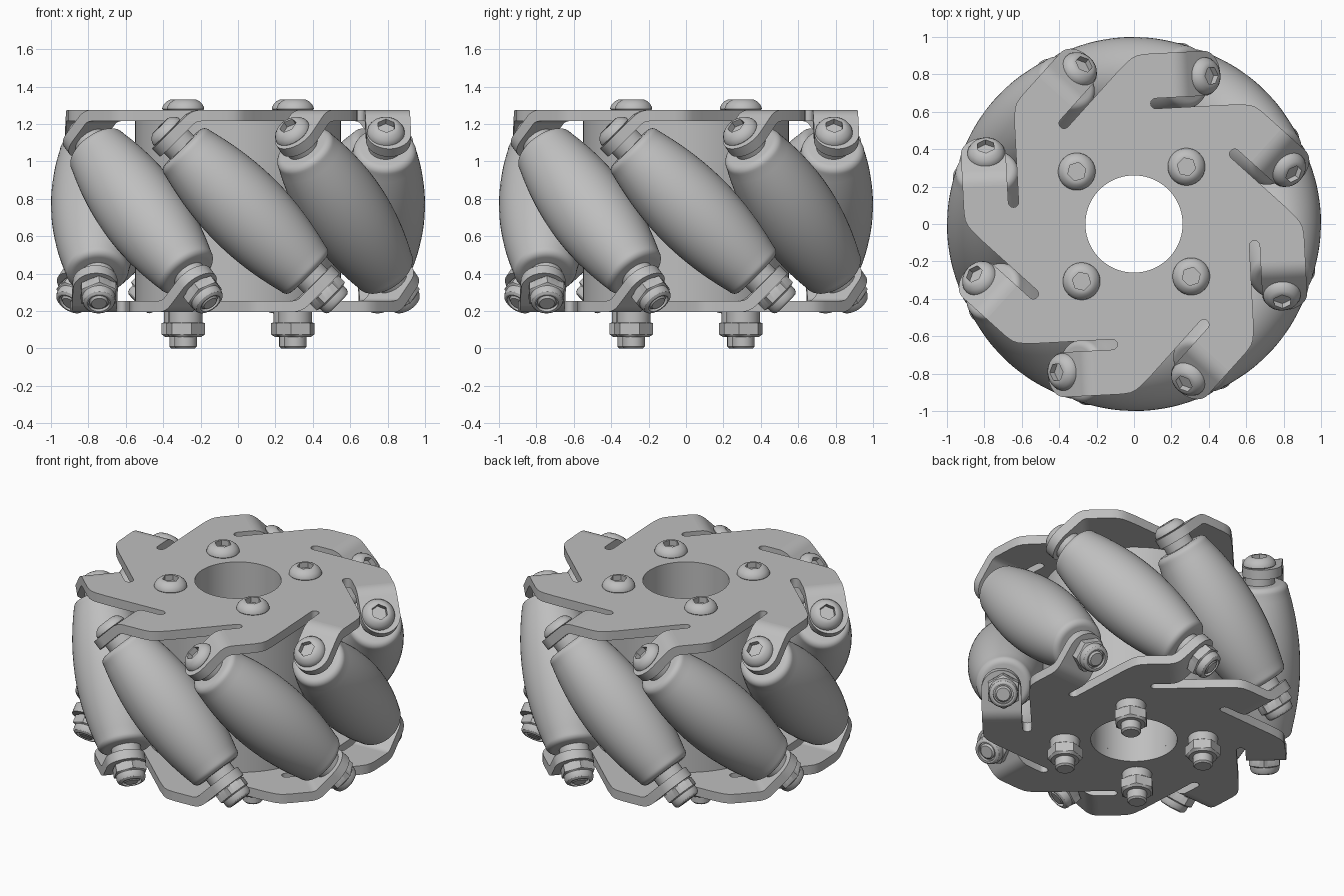
import bpy, bmesh
from math import sin, cos, pi, radians, sqrt
from mathutils import Matrix, Vector

cube = bpy.data.objects.get("Cube")
if cube:
    bpy.data.objects.remove(cube, do_unlink=True)

grey = bpy.data.materials.new("light_grey_metal")
grey.use_nodes = True
grey.diffuse_color = (0.52, 0.52, 0.52, 1)
grey.node_tree.nodes["Principled BSDF"].inputs["Base Color"].default_value = grey.diffuse_color

MID = 0.735           # height of the wheel centre
HALF = 0.54           # centre to outer face of a side plate
THICK = 0.06          # plate thickness
AXIS_R = 0.77         # roller axis distance from the wheel axis
SEG = 36
parts = []


def rot(deg, axis):
    return Matrix.Rotation(radians(deg), 4, axis)


def move(x, y, z):
    return Matrix.Translation((x, y, z))


def finish(bm, name):
    bmesh.ops.recalc_face_normals(bm, faces=bm.faces[:])
    mesh = bpy.data.meshes.new(name)
    bm.to_mesh(mesh)
    bm.free()
    mesh.materials.append(grey)
    return mesh


def place(mesh, matrix):
    ob = bpy.data.objects.new(mesh.name, mesh)
    bpy.context.collection.objects.link(ob)
    ob.matrix_world = matrix
    parts.append(ob)


def loft(name, rings, ring_closed=False):
    """Skin a row of equal point loops, capping the ends unless closed."""
    bm = bmesh.new()
    loops = [[bm.verts.new(p) for p in ring] for ring in rings]
    pairs = list(zip(loops, loops[1:]))
    if ring_closed:
        pairs.append((loops[-1], loops[0]))
    else:
        bm.faces.new(loops[0])
        bm.faces.new(loops[-1])
    n = len(loops[0])
    for a, b in pairs:
        for i in range(n):
            j = (i + 1) % n
            bm.faces.new((a[i], a[j], b[j], b[i]))
    return finish(bm, name)


def lathe(name, profile, closed=False, seg=SEG):
    """Turn (radius, height) points; a third value makes that ring hexagonal."""
    rings = []
    for r, z, *hexed in profile:
        ring = []
        for i in range(seg):
            a = 2 * pi * i / seg
            k = cos(pi / 6) / cos(a % (pi / 3) - pi / 6) if hexed else 1
            ring.append((r * k * cos(a), r * k * sin(a), z))
        rings.append(ring)
    return loft(name, rings, closed)


# Side plate: eight slotted arms around a bore
def make_plate():
    arm = [(-0.04, 0.823), (0.01, 0.868), (0.035, 0.887), (0.065, 0.9), (0.11, 0.905),
           (0.244, 0.905), (0.244, 0.665)]
    arm += [(0.15 - 0.0275 * sin(a), 0.6375 + 0.0275 * cos(a))
            for a in [pi * i / 8 for i in range(9)]]
    outline = [rot(-45 * k, 'Z') @ Vector((u, v, HALF)) for k in range(8) for u, v in arm]
    bore = [(0.26 * cos(2 * pi * i / 64), 0.26 * sin(2 * pi * i / 64), HALF) for i in range(64)]
    bm = bmesh.new()
    for loop in (outline, bore):
        vs = [bm.verts.new(p) for p in loop]
        for i, v in enumerate(vs):
            bm.edges.new((v, vs[i - 1]))
    bmesh.ops.triangle_fill(bm, use_beauty=True, edges=bm.edges[:], normal=(0, 0, 1))
    grown = bmesh.ops.extrude_face_region(bm, geom=bm.faces[:])
    moved = [g for g in grown["geom"] if isinstance(g, bmesh.types.BMVert)]
    bmesh.ops.translate(bm, verts=moved, vec=(0, 0, -THICK))
    return finish(bm, "side_plate")


# Bent tab: curves down 45 degrees from the arm and ends round
def make_tab():
    bend, half, mid_v = 0.12, 0.12, 0.785
    stations = []
    for i in range(7):
        a = radians(45) * i / 6
        stations.append((0.244 + bend * sin(a), HALF - bend + bend * cos(a), a, half))
    for i in range(10):
        t = radians(86) * i / 9
        d = half * sin(t) * sqrt(0.5)
        stations.append((0.417 + d, 0.417 - d, radians(45), half * cos(t)))
    rings = []
    for u, z, a, h in stations:
        iu, iz = u - THICK * sin(a), z - THICK * cos(a)
        rings.append([(u, mid_v - h, z), (u, mid_v + h, z),
                      (iu, mid_v + h, iz), (iu, mid_v - h, iz)])
    return loft("bent_tab", rings)


# Barrel roller: its outer line lies on the wheel's rolling circle
def make_roller():
    length, rim = 0.48, 0.04

    def radius(t):
        return 1 - sqrt(AXIS_R ** 2 + t * t / 2)

    side = [(radius(t), t) for t in [(length - rim) * i / 10 for i in range(11)]]
    r_end = side[-1][0]
    side += [(r_end - rim * (1 - cos(a)), length - rim + rim * sin(a))
             for a in [pi / 2 * i / 6 for i in range(1, 7)]]
    return lathe("roller", [(r, -t) for r, t in side[:0:-1]] + side, seg=48)


plate, tab, roller = make_plate(), make_tab(), make_roller()
axle = lathe("roller_axle", [(0.04, -0.7), (0.05, -0.69), (0.05, 0.6)])
washer = lathe("roller_washer", [(0.09, 0.47), (0.09, 0.54)])
screw = lathe("screw_head", [(0.095, 0), (0.1, 0.005), (0.098, 0.017), (0.088, 0.034),
                             (0.072, 0.048), (0.058, 0.055), (0.05, 0.055, 1), (0.05, 0.02, 1)])
lock_nut = lathe("roller_nut", [(0.09, 0), (0.107, 0.006, 1), (0.107, 0.055, 1), (0.088, 0.062),
                                (0.088, 0.088), (0.082, 0.102), (0.07, 0.11),
                                (0.06, 0.11), (0.06, 0.09)])
hub_nut = lathe("hub_nut", [(0.09, 0), (0.09, 0.055), (0.107, 0.06, 1), (0.107, 0.12, 1),
                            (0.085, 0.133)])
hub_bolt = lathe("hub_bolt", [(0.05, 0), (0.06, 0.01), (0.06, MID + HALF)])
hub = lathe("hub", [(0.26, 0.255), (0.55, 0.255), (0.55, 1.215), (0.26, 1.215)],
            closed=True, seg=72)

# Hub with its four through bolts
place(hub, Matrix())
for k in range(4):
    at = rot(47.5 + 90 * k, 'Z') @ move(0.415, 0, 0)
    place(hub_bolt, at)
    place(screw, at @ move(0, 0, MID + HALF))
    place(hub_nut, at @ move(0, 0, MID - HALF) @ rot(180, 'X'))

# Plates, tabs and rollers; the lower side is the upper one turned over
flip = rot(180, 'Y')
for k in range(8):
    arm = move(0, 0, MID) @ rot(3 - 90 + 45 * k, 'Z')
    for side in (Matrix(), flip):
        if k == 0:
            place(plate, arm @ side)
        place(tab, arm @ side)
    bolt = arm @ move(0, AXIS_R, 0) @ rot(45, 'Y')
    place(roller, bolt)
    place(axle, bolt)
    place(washer, bolt)
    place(washer, bolt @ flip)
    place(screw, bolt @ move(0, 0, 0.59))
    place(lock_nut, bolt @ flip @ move(0, 0, 0.59))

# Smooth the round surfaces, keep real edges sharp
for ob in bpy.context.view_layer.objects:
    ob.select_set(False)
done = set()
for ob in parts:
    if ob.data.name not in done:
        done.add(ob.data.name)
        ob.select_set(True)
        bpy.context.view_layer.objects.active = ob
bpy.ops.object.shade_smooth_by_angle(angle=radians(30))
